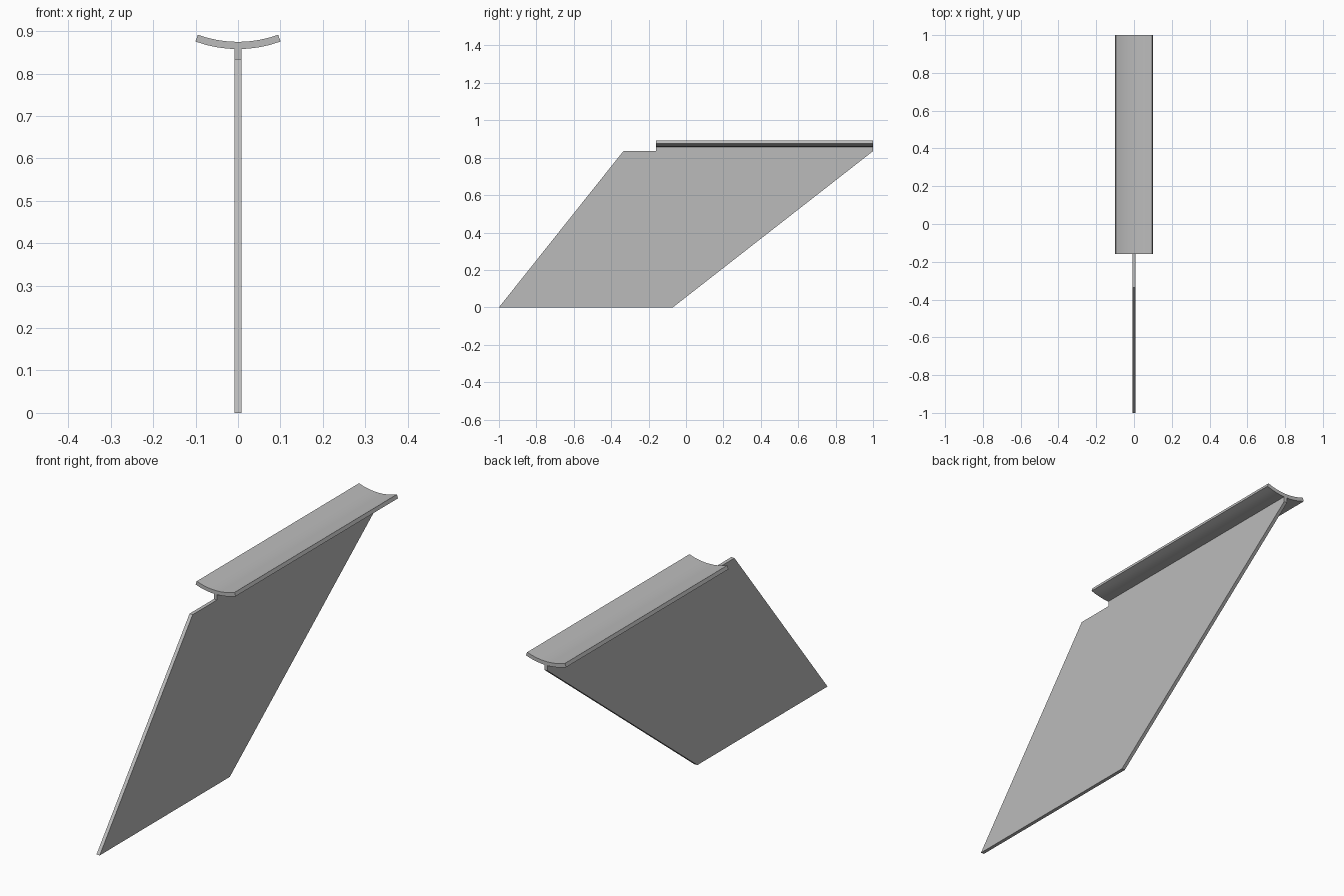
import bpy
import bmesh
from math import sin, cos, radians
from mathutils import Vector

cube = bpy.data.objects.get("Cube")
if cube:
    bpy.data.objects.remove(cube, do_unlink=True)

grey = bpy.data.materials.new("plain grey")
grey.use_nodes = True
colour = (0.5, 0.5, 0.5, 1)
grey.diffuse_color = colour
grey.node_tree.nodes["Principled BSDF"].inputs["Base Color"].default_value = colour


def extrude_profile(name, points, direction):
    """Closed solid from a planar outline swept along a direction."""
    bm = bmesh.new()
    face = bm.faces.new([bm.verts.new(p) for p in points])
    swept = bmesh.ops.extrude_face_region(bm, geom=[face], use_keep_orig=True)
    moved = [v for v in swept["geom"] if isinstance(v, bmesh.types.BMVert)]
    bmesh.ops.translate(bm, verts=moved, vec=Vector(direction))
    bmesh.ops.recalc_face_normals(bm, faces=bm.faces)
    mesh = bpy.data.meshes.new(name)
    bm.to_mesh(mesh)
    bm.free()
    mesh.materials.append(grey)
    obj = bpy.data.objects.new(name, mesh)
    bpy.context.collection.objects.link(obj)
    return obj


# Slanted upright plate with a raised tongue under the trough
half = 0.008
outline = [(-1, 0), (-0.07, 0), (1, 0.835), (1, 0.862),
           (-0.16, 0.862), (-0.16, 0.835), (-0.335, 0.835)]
extrude_profile("slanted_plate", [(-half, y, z) for y, z in outline], (2 * half, 0, 0))

# Shallow curved trough along the top
inner, outer, centre_z, spread, steps = 0.274, 0.291, 1.149, 20.2, 8
angles = [radians(spread * (2 * i / steps - 1)) for i in range(steps + 1)]


def arc(radius, sweep):
    return [(radius * sin(a), -0.16, centre_z - radius * cos(a)) for a in sweep]


trough = extrude_profile("curved_trough", arc(outer, angles) + arc(inner, angles[::-1]), (0, 1.16, 0))
bpy.context.view_layer.objects.active = trough
trough.select_set(True)
bpy.ops.object.shade_smooth_by_angle(angle=radians(30))
